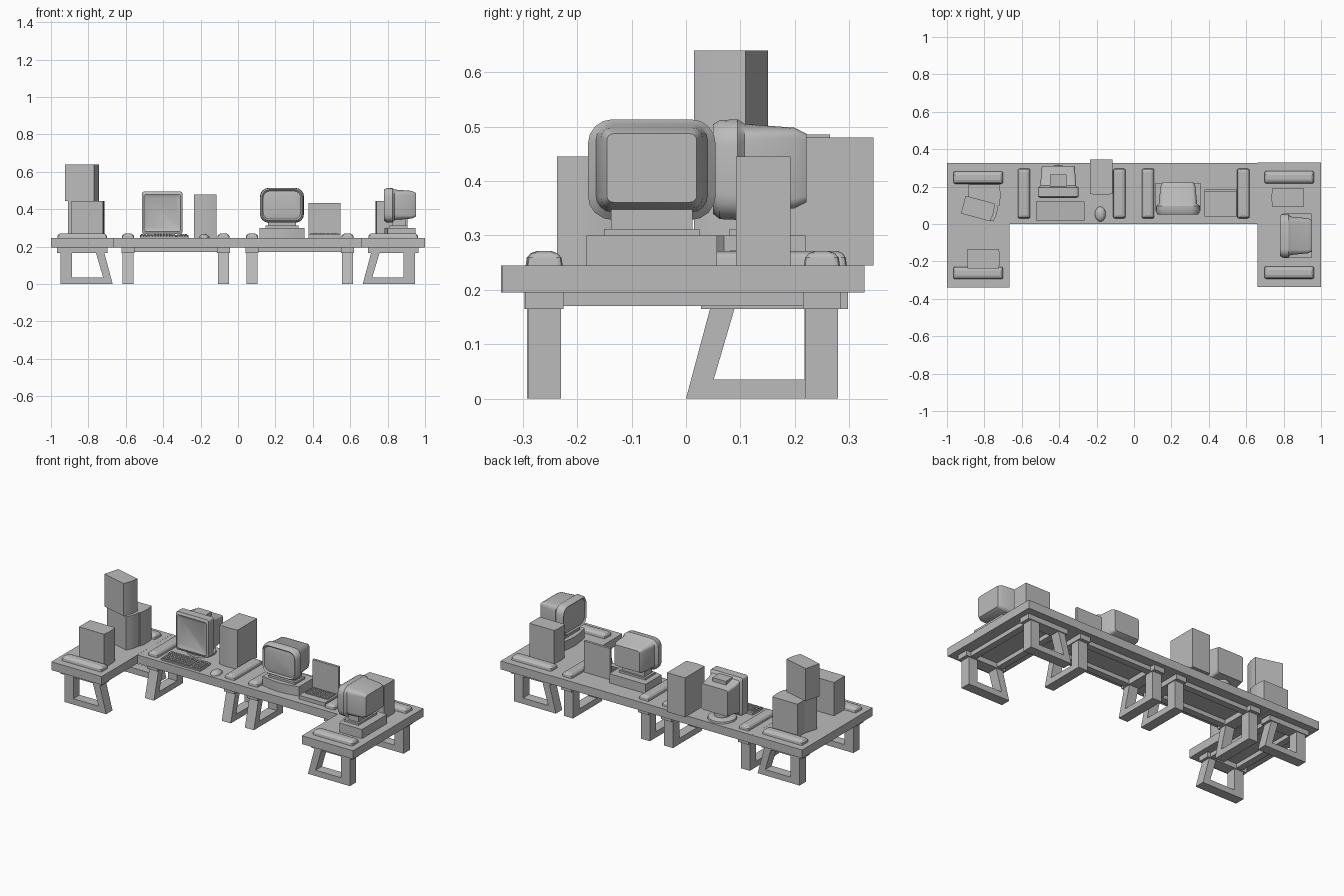
import bpy, bmesh, math
from mathutils import Matrix, Vector

cube = bpy.data.objects.get("Cube")
if cube:
    bpy.data.objects.remove(cube, do_unlink=True)

GREY = (0.5, 0.5, 0.5, 1)
mat = bpy.data.materials.new("plain grey")
mat.use_nodes = True
mat.diffuse_color = GREY
mat.node_tree.nodes["Principled BSDF"].inputs["Base Color"].default_value = GREY

TOP = 0.245  # table top height


def place(x, y, z=0, deg=0):
    return Matrix.Translation((x, y, z)) @ Matrix.Rotation(math.radians(deg), 4, "Z")


def finish(name, bm, frame, smooth=False):
    bmesh.ops.recalc_face_normals(bm, faces=bm.faces)
    mesh = bpy.data.meshes.new(name)
    bm.to_mesh(mesh)
    bm.free()
    mesh.materials.append(mat)
    obj = bpy.data.objects.new(name, mesh)
    obj.matrix_world = frame
    bpy.context.collection.objects.link(obj)
    if smooth:
        bpy.ops.object.select_all(action="DESELECT")
        obj.select_set(True)
        bpy.context.view_layer.objects.active = obj
        bpy.ops.object.shade_smooth_by_angle(angle=math.radians(35))
    return obj


def add_box(bm, lo, hi):
    lo, hi = Vector(lo), Vector(hi)
    m = Matrix.Translation((lo + hi) / 2) @ Matrix.Diagonal((*(hi - lo), 1))
    bmesh.ops.create_cube(bm, size=1, matrix=m)


def box(name, lo, hi, frame):
    bm = bmesh.new()
    add_box(bm, lo, hi)
    return finish(name, bm, frame)


def loft(name, rings, frame, smooth=False):
    """Skin a closed solid through rings of equal point count."""
    bm = bmesh.new()
    rows = [[bm.verts.new(p) for p in ring] for ring in rings]
    n = len(rows[0])
    for a, b in zip(rows, rows[1:]):
        for i in range(n):
            bm.faces.new((a[i], a[(i + 1) % n], b[(i + 1) % n], b[i]))
    bm.faces.new(rows[0])
    bm.faces.new(rows[-1])
    return finish(name, bm, frame, smooth)


def round_rect(w, h, r, steps=4):
    pts = []
    for k, (sx, sy) in enumerate([(1, 1), (-1, 1), (-1, -1), (1, -1)]):
        for i in range(steps + 1):
            a = math.radians(90 * (k + i / steps))
            pts.append((sx * (w / 2 - r) + r * math.cos(a),
                        sy * (h / 2 - r) + r * math.sin(a)))
    return pts


def bulged(w, y0, y1, bulge, steps=6):
    """Footprint with straight sides and a softly curved front."""
    front = [(w * (i / steps - 0.5), y0 - bulge * math.sin(math.pi * i / steps))
             for i in range(steps + 1)]
    return front + [(w / 2, y1), (-w / 2, y1)]


def extrude_z(name, pts, z0, z1, frame, smooth=False):
    return loft(name, [[(x, y, z) for x, y in pts] for z in (z0, z1)], frame, smooth)


# Tables: slab, rails, two slanted leg frames, caps and raised end strips
LEG = [(-.163, 0), (.115, 0), (.115, .168), (.055, .168),
       (.055, .035), (-.112, .035), (-.073, .168), (-.118, .168)]


def table(name, length, depth, frame):
    box(name + "_top", (-length / 2, -depth / 2, .195), (length / 2, depth / 2, TOP), frame)
    for y in (-.095, .085):
        box(name + "_rail", (-.23, y - .02, .17), (.23, y + .02, .197), frame)
    for x in (-.255, .255):
        loft(name + "_leg_frame", [[(x + s, y, z) for y, z in LEG] for s in (-.03, .03)], frame)
        box(name + "_leg_cap", (x - .035, -.135, .165), (x + .035, .135, .197), frame)
        strip = [(.066, .265, 0), (.062, .262, .014), (.048, .25, .022), (.026, .235, .026)]
        loft(name + "_end_strip",
             [[(x + px, py, TOP + z) for px, py in round_rect(w, l, .008, 2)] for w, l, z in strip],
             frame)


table("right_side_table", .666, .333, place(-.833, -.007, 0, 90))
table("right_back_table", .666, .326, place(-.333, .163))
table("left_back_table", .66, .326, place(.33, .163))
table("left_side_table", .666, .34, place(.83, -.005, 0, -90))


# Computer cases with gently bowed fronts
def case(name, w, d, h, frame):
    extrude_z(name, bulged(w, -d / 2 + .006, d / 2, .006), 0, h, frame, True)


case("front_case", .105, .172, .2, place(-.803, -.185, TOP, 90))
case("rear_case", .11, .172, .2, place(-.80, .155, TOP, 90))
case("turned_case", .095, .17, .2, place(-.815, .082, TOP, 74))
case("stacked_case", .098, .167, .195, place(-.832, .082, TOP + .2, 75))
case("tall_case", .12, .19, .235, place(-.175, .25, TOP))
case("side_case", .1, .17, .2, place(.82, .142, TOP, -90))


# Rounded monitors, built facing -y with the front at y = 0
def section(y, w, h, zc, r):
    return [(x, y, zc + z) for x, z in round_rect(w, h, r)]


def rounded_monitor(frame):
    loft("monitor_shell", [section(*s) for s in (
        (.004, .16, .115, .422, .03), (.008, .20, .15, .422, .035),
        (0, .215, .165, .422, .04), (.012, .232, .182, .421, .045),
        (.045, .235, .185, .421, .045), (.058, .205, .162, .424, .03),
        (.15, .187, .148, .424, .018), (.172, .165, .126, .424, .012))], frame, True)
    extrude_z("monitor_base", bulged(.24, .02, .17, .018), TOP, .30, frame, True)
    box("monitor_swivel", (-.088, .03, .295), (.088, .125, .312), frame)
    box("monitor_neck", (-.075, .045, .305), (.075, .115, .36), frame)


rounded_monitor(place(.235, .05))
rounded_monitor(place(.78, -.063, 0, -90))

# Square monitor on a round foot
sq = place(-.405, .14)
loft("square_monitor_shell", [section(*s) for s in (
    (.008, .17, .17, .38, .02), (0, .195, .20, .38, .012), (.006, .215, .228, .381, .012),
    (.055, .215, .228, .381, .012), (.065, .19, .195, .382, .012),
    (.10, .187, .175, .38, .012), (.17, .175, .155, .38, .012))], sq, True)
box("square_monitor_vent", (-.045, .06, .46), (.045, .125, .486), sq)
for name, radii in (("monitor_foot", [(.08, 0), (.078, .01), (.045, .02)]),
                    ("monitor_stem", [(.045, .015), (.045, .07)])):
    loft(name, [[(r * math.cos(i * math.tau / 24), .095 + r * math.sin(i * math.tau / 24), TOP + z)
                 for i in range(24)] for r, z in radii], sq, True)


# Key grids for the keyboard and the portable computer
def keys(name, x0, x1, y0, y1, z, cols, rows, frame):
    bm = bmesh.new()
    dx, dy = (x1 - x0) / cols, (y1 - y0) / rows
    for i in range(cols):
        for j in range(rows):
            x, y = x0 + i * dx, y0 + j * dy
            add_box(bm, (x + .1 * dx, y + .1 * dy, z - .004), (x + .9 * dx, y + .9 * dy, z + .006))
    finish(name, bm, frame)


kb = place(-.395, .07, TOP) @ Matrix.Rotation(math.radians(4), 4, "X")
box("keyboard_body", (-.13, -.05, 0), (.13, .05, .013), kb)
keys("keyboard_main_keys", -.125, .06, -.045, .035, .013, 12, 5, kb)
keys("keyboard_number_keys", .07, .125, -.045, .035, .013, 4, 5, kb)

# Mouse
bm = bmesh.new()
bmesh.ops.create_uvsphere(bm, u_segments=20, v_segments=12, radius=1,
                          matrix=Matrix.Diagonal((.029, .04, .022, 1)))
bmesh.ops.bisect_plane(bm, geom=bm.verts[:] + bm.edges[:] + bm.faces[:],
                       plane_co=(0, 0, 0), plane_no=(0, 0, 1), clear_inner=True)
bmesh.ops.holes_fill(bm, edges=[e for e in bm.edges if e.is_boundary])
finish("mouse", bm, place(-.18, .053, TOP), True)

# Portable computer
lap = place(.462, .11, TOP)
box("portable_base", (-.086, -.07, 0), (.086, .075, .022), lap)
keys("portable_keys", -.076, .076, -.03, .05, .022, 12, 5, lap)
box("portable_screen", (-.086, .06, .022), (.086, .075, .187), lap)
